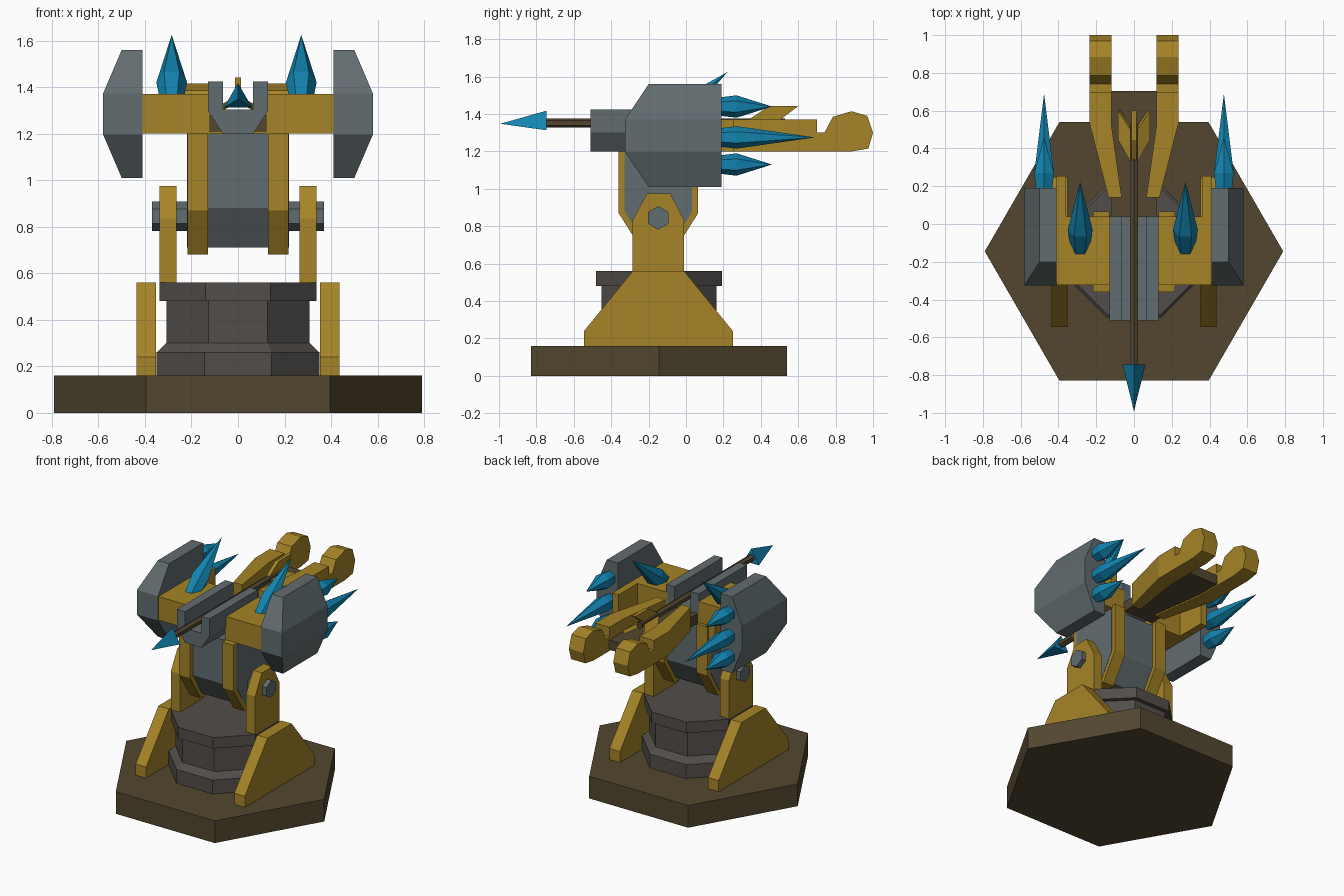
import bpy, bmesh, math
from mathutils import Vector, Matrix

if "Cube" in bpy.data.objects:
    bpy.data.objects.remove(bpy.data.objects["Cube"])


def mat(name, rgb):
    m = bpy.data.materials.new(name)
    m.diffuse_color = (*rgb, 1)
    m.use_nodes = True
    m.node_tree.nodes["Principled BSDF"].inputs["Base Color"].default_value = m.diffuse_color
    return m


GOLD = mat("gold", (0.38, 0.23, 0.02))
BROWN = mat("brown", (0.085, 0.062, 0.028))
STONE = mat("dark_stone", (0.085, 0.075, 0.068))
STEEL = mat("steel", (0.12, 0.15, 0.16))
BLUE = mat("crystal", (0.006, 0.23, 0.43))
CY = -0.145  # y centre of the base


def finish(name, bm, material):
    bmesh.ops.recalc_face_normals(bm, faces=bm.faces)
    me = bpy.data.meshes.new(name)
    bm.to_mesh(me)
    bm.free()
    me.materials.append(material)
    ob = bpy.data.objects.new(name, me)
    bpy.context.collection.objects.link(ob)
    return ob


def extrude(name, pts, axis, a, b, material):
    """Extrude a 2D outline along x (pts = y,z), y (pts = x,z) or z (pts = x,y)."""
    def at(p, t):
        return {"x": (t, p[0], p[1]), "y": (p[0], t, p[1]), "z": (p[0], p[1], t)}[axis]
    bm = bmesh.new()
    lo = [bm.verts.new(at(p, a)) for p in pts]
    hi = [bm.verts.new(at(p, b)) for p in pts]
    bm.faces.new(lo)
    bm.faces.new(hi)
    for i in range(len(pts)):
        j = (i + 1) % len(pts)
        bm.faces.new((lo[i], lo[j], hi[j], hi[i]))
    return finish(name, bm, material)


def box(name, x, y, z, material):
    return extrude(name, [(x[0], y[0]), (x[1], y[0]), (x[1], y[1]), (x[0], y[1])],
                   "z", z[0], z[1], material)


def rings(name, origin, direction, profile, sides, material, up=(0, 0, 1), turn=0):
    """Stack of n-sided rings (distance, radius) along a direction; radius 0 is a tip."""
    d = Vector(direction).normalized()
    u = (Vector(up) - d * d.dot(Vector(up))).normalized()
    w = d.cross(u)
    bm = bmesh.new()
    prev = None
    for t, r in profile:
        c = Vector(origin) + d * t
        angs = [turn + 2 * math.pi * i / sides for i in range(sides)]
        cur = [bm.verts.new(c)] if r == 0 else [
            bm.verts.new(c + u * r * math.cos(a) + w * r * math.sin(a)) for a in angs]
        if prev is None:
            bm.faces.new(cur)
        else:
            for i in range(sides):
                j = (i + 1) % sides
                top = (cur[0],) if r == 0 else (cur[j], cur[i])
                bm.faces.new((prev[i], prev[j]) + top)
        prev = cur
    if len(prev) > 1:
        bm.faces.new(prev)
    return finish(name, bm, material)


# Hexagonal base and octagonal pedestal
rings("base", (0, CY, 0), (0, 0, 1), [(0, 0.79), (0.16, 0.79)], 6, BROWN, up=(1, 0, 0))
k = 1 / math.cos(math.pi / 8)
rings("pedestal", (0, CY, 0), (0, 0, 1),
      [(0.16, 0.35 * k), (0.26, 0.35 * k), (0.30, 0.308 * k), (0.48, 0.308 * k),
       (0.481, 0.337 * k), (0.56, 0.337 * k)], 8, STONE, up=(1, 0, 0), turn=math.pi / 8)

# Axle and central body
rings("axle", (-0.37, -0.148, 0.845), (1, 0, 0), [(0, 0.063), (0.74, 0.063)], 6, STEEL)
extrude("body", [(-0.225, 0.71), (-0.07, 0.71), (0.033, 0.88), (0.033, 1.2), (-0.328, 1.2),
                 (-0.328, 0.88)], "x", -0.219, 0.219, STEEL)

# Grooved guide for the bolt and brown deck behind it
extrude("bolt_guide", [(-0.065, 1.2), (0.065, 1.2), (0.13, 1.3), (0.13, 1.425), (0.065, 1.425),
                       (0.065, 1.305), (-0.065, 1.305), (-0.065, 1.425), (-0.13, 1.425),
                       (-0.13, 1.3)], "y", -0.51, 0.04, STEEL)
box("rear_deck", (-0.12, 0.12), (0.04, 0.705), (1.21, 1.28), BROWN)

for s, side in ((-1, "left"), (1, "right")):
    # Buttress, upright bracket and body rim
    extrude(f"buttress_{side}", [(-0.545, 0.16), (0.25, 0.16), (0.25, 0.24), (-0.01, 0.56),
                                 (-0.285, 0.56), (-0.545, 0.24)], "x", s * 0.352, s * 0.436, GOLD)
    extrude(f"bracket_{side}", [(-0.285, 0.56), (-0.01, 0.56), (-0.01, 0.835), (-0.085, 0.975),
                                (-0.208, 0.975), (-0.285, 0.835)], "x", s * 0.265, s * 0.337, GOLD)
    extrude(f"body_rim_{side}", [(-0.24, 0.68), (-0.055, 0.68), (0.065, 0.87), (0.065, 1.22),
                                 (-0.36, 1.2), (-0.36, 0.87)], "x", s * 0.13, s * 0.217, GOLD)

    # Side arm with a rear bar along the pod
    box(f"arm_{side}", (s * 0.12, s * 0.41), (-0.322, 0.04), (1.2, 1.37), GOLD)
    box(f"rear_bar_{side}", (s * 0.36, s * 0.41), (0.04, 0.255), (1.2, 1.37), GOLD)

    # Rear fork: splayed beam with a hooked end
    extrude(f"fork_{side}", [(s * x, y) for x, y in (
        (0.065, 0.14), (0.12, 0.53), (0.12, 0.7), (0.235, 0.7), (0.235, 0.53), (0.135, 0.14))],
        "z", 1.2, 1.37, GOLD)
    extrude(f"fork_hook_{side}", [(0.7, 1.2), (0.7, 1.3), (0.74, 1.3), (0.785, 1.385),
                                  (0.885, 1.415), (0.97, 1.39), (1.0, 1.3), (0.975, 1.215),
                                  (0.885, 1.2)], "x", s * 0.12, s * 0.235, GOLD)

    # Faceted pod, hull of its upper half mirrored about z = 1.285
    bm = bmesh.new()
    for x, y, h in ((0.41, 0.19, 0.275), (0.5, 0.19, 0.275), (0.58, 0.19, 0.088),
                    (0.41, -0.2, 0.275), (0.5, -0.2, 0.275), (0.58, -0.325, 0.088),
                    (0.41, -0.325, 0.088)):
        for v in (-1, 1):
            bm.verts.new((s * x, y, 1.285 + v * h))
    bmesh.ops.convex_hull(bm, input=bm.verts)
    finish(f"pod_{side}", bm, STEEL)

    # Crystals behind the pod and on the arm
    for i, (z, tip) in enumerate(((1.44, 0.46), (1.275, 0.69), (1.13, 0.46))):
        rings(f"pod_crystal_{side}_{i}", (s * 0.476, 0.15, z), (0, 1, 0),
              [(0, 0.045), (0.12, 0.06), (tip - 0.15, 0)], 6, BLUE)
    rings(f"arm_crystal_{side}", (0.272 if s > 0 else -0.285, -0.155, 1.32), (0, 0.78, 0.63),
          [(0, 0.045), (0.16, 0.066), (0.485, 0)], 6, BLUE, up=(1, 0, 0))

# Loaded bolt: shaft, three-sided head and three swept fins
rings("bolt_shaft", (0, -0.76, 1.352), (0, 1, 0), [(0, 0.025), (1.29, 0.025)], 6, BROWN)
rings("bolt_head", (0, -0.745, 1.348), (0, -1, 0), [(0, 0.07), (0.247, 0)], 3, BLUE)
for i in range(3):
    fin = extrude(f"bolt_fin_{i}", [(0.33, 0.015), (0.445, 0.09), (0.6, 0.09), (0.5, 0.015)],
                  "x", -0.013, 0.013, GOLD)
    fin.matrix_world = (Matrix.Translation((0, 0, 1.352))
                        @ Matrix.Rotation(2 * math.pi * i / 3, 4, "Y"))
